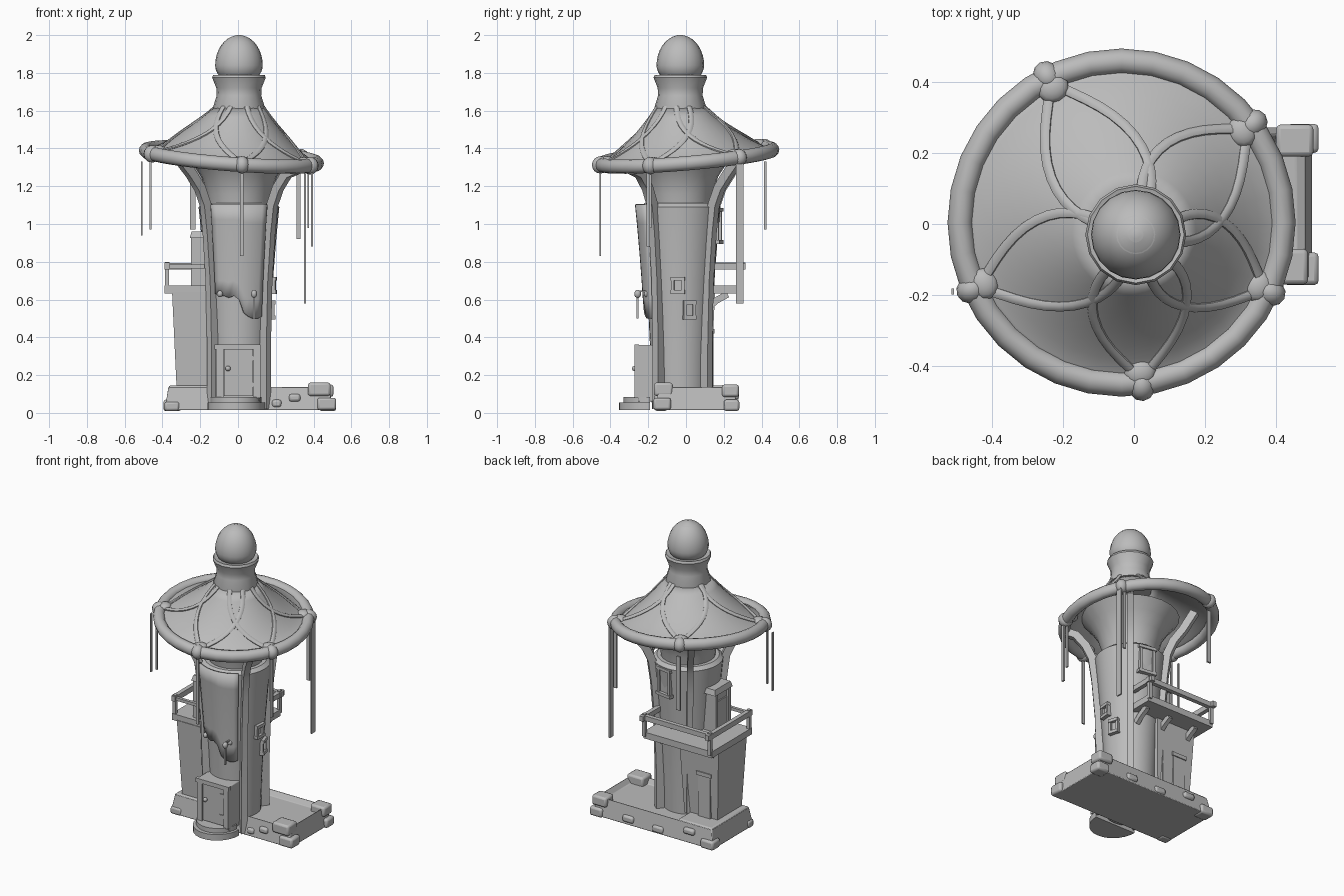
import bpy, bmesh, math
from math import sin, cos, radians, pi
from mathutils import Vector, Matrix

old = bpy.data.objects.get("Cube")
if old:
    bpy.data.objects.remove(old)

grey = bpy.data.materials.new("plain grey")
grey.use_nodes = True
grey.diffuse_color = (0.5, 0.5, 0.5, 1)
grey.node_tree.nodes["Principled BSDF"].inputs["Base Color"].default_value = (0.5, 0.5, 0.5, 1)

AXIS = Vector((0.005, -0.03, 0))
RIM = Vector((-0.035, 0.004, 0))
RIM_R = 0.454


def finish(name, bm, bevel=0, smooth=True):
    bmesh.ops.recalc_face_normals(bm, faces=bm.faces)
    me = bpy.data.meshes.new(name)
    bm.to_mesh(me)
    bm.free()
    ob = bpy.data.objects.new(name, me)
    bpy.context.collection.objects.link(ob)
    me.materials.append(grey)
    if bevel:
        mod = ob.modifiers.new("soft edges", "BEVEL")
        mod.width, mod.segments = bevel, 2
    if smooth:
        bpy.ops.object.select_all(action="DESELECT")
        ob.select_set(True)
        bpy.context.view_layer.objects.active = ob
        bpy.ops.object.shade_smooth_by_angle(angle=radians(40))
    return ob


def loft(name, rings, closed=True, caps=True, loop=False, solid=0):
    """Skin a list of point rings."""
    bm = bmesh.new()
    vs = [[bm.verts.new(p) for p in ring] for ring in rings]
    n = len(vs[0])
    pairs = list(zip(vs, vs[1:])) + ([(vs[-1], vs[0])] if loop else [])
    for a, b in pairs:
        for i in range(n if closed else n - 1):
            j = (i + 1) % n
            bm.faces.new((a[i], a[j], b[j], b[i]))
    if caps and closed and not loop:
        bm.faces.new(vs[0])
        bm.faces.new(vs[-1])
    ob = finish(name, bm)
    if solid:
        mod = ob.modifiers.new("thickness", "SOLIDIFY")
        mod.thickness, mod.offset = solid, 0
    return ob


def polar(a, r, z, c=AXIS):
    return Vector((c.x + r * cos(a), c.y + r * sin(a), z))


def lathe(name, profile, sides=24):
    return loft(name, [[polar(2 * pi * i / sides, r, z) for i in range(sides)] for r, z in profile])


def box(name, x, y, z, taper=0, bevel=0, turn=0):
    """Box from ranges; taper pulls the top in; turn spins it about the tower axis."""
    bm = bmesh.new()
    bmesh.ops.create_cube(bm, size=1)
    for v in bm.verts:
        co = [lo + (hi - lo) * (c + 0.5) for (lo, hi), c in zip((x, y, z), v.co)]
        if v.co.z > 0:
            for k in range(2):
                co[k] -= taper * math.copysign(1, v.co[k])
        v.co = co
    if turn:
        bm.transform(Matrix.Translation(AXIS) @ Matrix.Rotation(turn, 4, "Z"))
    return finish(name, bm, bevel, smooth=bevel > 0)


def sweep(name, pts, side, w, h, sides=4):
    """Sweep a w by h section along points; side gives the width direction."""
    rings = []
    for i, p in enumerate(pts):
        t = (pts[min(i + 1, len(pts) - 1)] - pts[max(i - 1, 0)]).normalized()
        s = side(p)
        s = (s - t * s.dot(t)).normalized()
        n = t.cross(s)
        ring = []
        for k in range(sides):
            a = 2 * pi * (k + 0.5) / sides
            f = 0.5 / cos(pi / sides)
            ring.append(p + s * (cos(a) * w * f) + n * (sin(a) * h * f))
        rings.append(ring)
    return loft(name, rings)


def ball(name, p, size, turn=0):
    bm = bmesh.new()
    bmesh.ops.create_uvsphere(bm, u_segments=12, v_segments=8, radius=1)
    bm.transform(Matrix.Translation(p) @ Matrix.Rotation(turn, 4, "Z") @ Matrix.Diagonal((*size, 1)))
    return finish(name, bm)


# Tower body, neck and finial
def wall(z):
    return 0.15 + 0.015 * z + 0.04 * z * z


lathe("tower_body", [(wall(z), z) for z in (0.02, 0.3, 0.5, 0.7, 0.9, 1.02, 1.09)] + [(0.19, 1.11)], 32)
lathe("upper_neck", [(0.16, 1.05), (0.172, 1.16), (0.2, 1.25), (0.245, 1.32), (0.3, 1.385)])
lathe("finial_collar", [(0.13, 1.58), (0.138, 1.615), (0.118, 1.68), (0.12, 1.72), (0.142, 1.775),
                        (0.136, 1.79), (0.12, 1.785)], 16)
dome = [(0.126 * cos(a), 1.84 + (0.16 if a > 0 else 0.1) * sin(a))
        for a in (radians(-40 + 10 * i) for i in range(13))]
lathe("finial_dome", dome + [(0.055, 1.984), (0.012, 2.0)], 20)


# Leaning roof, with its rim
def rim_z(p):
    return 1.355 - 0.075 * (p.x - RIM.x) + 0.085 * p.y


def roof(a, t, lift=0):
    c = RIM.lerp(AXIS, t)
    p = polar(a, RIM_R + (0.13 - RIM_R) * t, 0, c)
    f = t ** 1.4
    p.z = rim_z(polar(a, RIM_R, 0, RIM)) * (1 - f) + 1.61 * f + lift
    return p


ROUND = [2 * pi * i / 32 for i in range(32)]
loft("roof_canopy", [[roof(a, t / 8) for a in ROUND] for t in range(9)], caps=False, solid=0.012)
rings = []
for a in ROUND:
    c = roof(a, 0)
    out = Vector((cos(a), sin(a), 0))
    rings.append([c + out * (0.036 * cos(b)) + Vector((0, 0, 0.038 * sin(b)))
                  for b in (2 * pi * k / 12 for k in range(12))])
loft("roof_rim", rings, loop=True)

# Knots on the rim, each with two curved straps over the roof
for deg in (117, 37, -25, -83, 204):
    a = radians(deg)
    p = roof(a, 0)
    out = Vector((cos(a), sin(a), 0))
    ball("rim_knot", p + out * 0.006, (0.046, 0.04, 0.046), a)
    ball("knot_tail", p - out * 0.03 + Vector((0, 0, 0.022)), (0.04, 0.045, 0.024), a)
    for s in (-1, 1):
        path = [roof(a + s * radians(46) * sin(t / 12 * pi / 2) ** 1.2 * (t / 12) ** 0.3, t / 12, 0.01)
                for t in range(13)]
        sweep("roof_strap", path, lambda q: Vector((-(q.y - AXIS.y), q.x - AXIS.x, 0.001)), 0.028, 0.016, 8)

# Hanging streamers: x, y, lower end, width along x and y
for x, y, low, wx, wy in ((0.02, -0.455, 0.83, 0.02, 0.008), (0.355, 0.285, 0.58, 0.01, 0.038),
                          (0.32, 0.29, 0.92, 0.02, 0.01), (0.392, -0.2, 0.88, 0.012, 0.02),
                          (0.372, -0.19, 0.98, 0.01, 0.014), (-0.51, -0.19, 0.94, 0.008, 0.018),
                          (-0.463, -0.2, 0.97, 0.012, 0.01), (-0.24, 0.42, 0.97, 0.028, 0.012)):
    box("streamer", (x - wx / 2, x + wx / 2), (y - wy / 2, y + wy / 2), (low, 1.33))

# Flared ribs carrying the roof
for deg in (50, 128, 220, 320):
    a = radians(deg)
    path = [polar(a, r, z) for r, z in ((0.18, 0.02), (0.18, 0.35), (0.19, 0.7), (0.21, 0.95), (0.23, 1.1),
                                        (0.27, 1.19), (0.33, 1.265))]
    tip = polar(a, 0.4, 0)
    tip.z = rim_z(tip) - 0.015
    sweep("roof_rib", path + [tip], lambda q: Vector((-sin(a), cos(a), 0)), 0.038, 0.05)

# Curved front panel with an uneven lower hem
arc = [radians(231 + 78 * i / 10) for i in range(11)]
hem = [0.63, 0.62, 0.62, 0.61, 0.62, 0.6, 0.53, 0.51, 0.5, 0.5, 0.51]
loft("front_panel", [[polar(a, wall(h + (1.105 - h) * k / 6) + 0.015, h + (1.105 - h) * k / 6)
                      for a, h in zip(arc, hem)] for k in range(7)], closed=False, solid=0.02)
for x in (-0.095, 0.085):
    ball("panel_peg", Vector((x, -0.205, 0.63)), (0.016, 0.018, 0.018))

# Front door and round steps
box("door_porch", (-0.12, 0.115), (-0.255, -0.1), (0.06, 0.36), bevel=0.006)
box("door_leaf", (-0.075, 0.08), (-0.264, -0.25), (0.09, 0.335))
for x in (-0.095, 0.1):
    box("door_jamb", (x - 0.018, x + 0.018), (-0.272, -0.25), (0.08, 0.355))
box("door_lintel", (-0.125, 0.12), (-0.272, -0.25), (0.335, 0.362))
ball("door_knob", Vector((-0.053, -0.272, 0.235)), (0.014, 0.014, 0.014))
for z in (0.15, 0.29):
    box("door_hinge", (0.05, 0.085), (-0.27, -0.26), (z - 0.012, z + 0.012))
for r, depth, z0, z1 in ((0.152, 0.165, 0.015, 0.055), (0.135, 0.14, 0.055, 0.085)):
    half = [(cos(pi * i / 14), sin(pi * i / 14)) for i in range(15)]
    loft("door_step", [[Vector((-0.01 + r * c, -0.19 - depth * s, z)) for c, s in half] for z in (z0, z1)])

# Lantern hanging in front of the panel
box("lantern_arm", (0.081, 0.089), (-0.26, -0.19), (0.64, 0.648))
ball("lantern", Vector((0.085, -0.256, 0.63)), (0.016, 0.018, 0.022))
box("lantern_chain", (0.08, 0.09), (-0.263, -0.252), (0.5, 0.62))


# Framed windows, facing along a turned x axis
def window(turn, r, z, w, h):
    a = radians(turn)
    box("window_pane", (r - 0.03, r), (-w / 2, w / 2), (z - h / 2, z + h / 2), turn=a)
    for s in (-1, 1):
        y, zz = s * w / 2, z + s * h / 2
        box("window_side", (r - 0.03, r + 0.015), (y - 0.008, y + 0.008), (z - h / 2, z + h / 2), turn=a)
        box("window_sill", (r - 0.03, r + 0.02), (-w * 0.68, w * 0.68), (zz - 0.01, zz + 0.01), turn=a)


window(-4, 0.18, 0.675, 0.055, 0.07)
window(16, 0.172, 0.545, 0.05, 0.08)
window(80, 0.2, 0.99, 0.09, 0.17)

# Foundation: raised rim around a sunken terrace
bm = bmesh.new()
bmesh.ops.create_cube(bm, size=1)
for v in bm.verts:
    k = 0.02 if v.co.z > 0 else 0
    v.co = (0.057 + v.co.x * (0.89 - 2 * k), 0.055 + v.co.y * (0.435 - 2 * k), 0.015 if v.co.z < 0 else 0.14)
top = max(bm.faces, key=lambda f: f.calc_center_median().z)
bmesh.ops.inset_region(bm, faces=[top], thickness=0.035)
bmesh.ops.translate(bm, verts=list(top.verts), vec=(0, 0, -0.035))
finish("foundation", bm, 0.005)
box("annex_plinth", (-0.385, -0.1), (-0.16, 0.27), (0.015, 0.145), taper=0.02, bevel=0.008)

# Rough corner and wall stones
for x0, x1, y0, y1, z0, z1 in ((0.37, 0.49, -0.17, -0.07, 0.09, 0.16), (0.42, 0.52, -0.172, -0.08, 0.015, 0.08),
                               (0.43, 0.52, 0.2, 0.282, 0.01, 0.07), (0.4, 0.505, 0.19, 0.28, 0.085, 0.15),
                               (0.18, 0.23, -0.168, -0.1, 0.03, 0.07), (0.27, 0.33, -0.168, -0.1, 0.06, 0.1),
                               (0.2, 0.28, 0.2, 0.28, 0.03, 0.075), (-0.02, 0.06, 0.2, 0.28, 0.02, 0.065),
                               (-0.395, -0.3, 0.2, 0.282, 0.01, 0.07), (-0.39, -0.31, -0.165, -0.1, 0.01, 0.06),
                               (-0.25, -0.17, 0.2, 0.28, 0.07, 0.11)):
    box("foundation_stone", (x0, x1), (y0, y1), (z0, z1), bevel=0.013)

# Annex below the balcony, widening upward
box("annex_wall", (-0.325, -0.08), (-0.125, 0.13), (0.13, 0.64), taper=-0.024)
box("annex_door", (-0.28, -0.19), (0.12, 0.145), (0.145, 0.42))
box("annex_lintel", (-0.29, -0.18), (0.12, 0.152), (0.42, 0.445))

# Balcony: L-shaped floor, brackets and railing
box("balcony_side_floor", (-0.388, -0.1), (-0.145, 0.28), (0.632, 0.675))
box("balcony_back_floor", (-0.1, 0.12), (0.0, 0.28), (0.632, 0.675))
for x in (-0.3, -0.1, 0.08):
    sweep("balcony_bracket", [Vector((x, y, z)) for y, z in ((0.12, 0.56), (0.16, 0.595), (0.22, 0.628))],
          lambda q: Vector((1, 0, 0)), 0.028, 0.035)
for x, y in ((-0.375, -0.13), (-0.375, 0.28), (0.11, 0.28)):
    box("railing_post", (x - 0.011, x + 0.011), (y - 0.011, y + 0.011), (0.65, 0.8))
box("railing_back", (-0.39, 0.13), (0.268, 0.296), (0.76, 0.793))
box("railing_side", (-0.389, -0.361), (-0.15, 0.315), (0.76, 0.795))
box("railing_end", (0.097, 0.125), (0.12, 0.315), (0.76, 0.793))
box("railing_front", (-0.385, -0.17), (-0.14, -0.12), (0.765, 0.785))

# Dormer doorway onto the balcony
box("dormer", (-0.235, -0.1), (-0.115, 0.04), (0.66, 0.93))
box("dormer_cap", (-0.256, -0.1), (-0.13, 0.055), (0.925, 0.96), taper=0.01)
box("dormer_door", (-0.243, -0.22), (-0.085, 0.01), (0.67, 0.87))
for y in (-0.105, 0.03):
    box("dormer_jamb", (-0.25, -0.22), (y - 0.012, y + 0.012), (0.67, 0.93))
